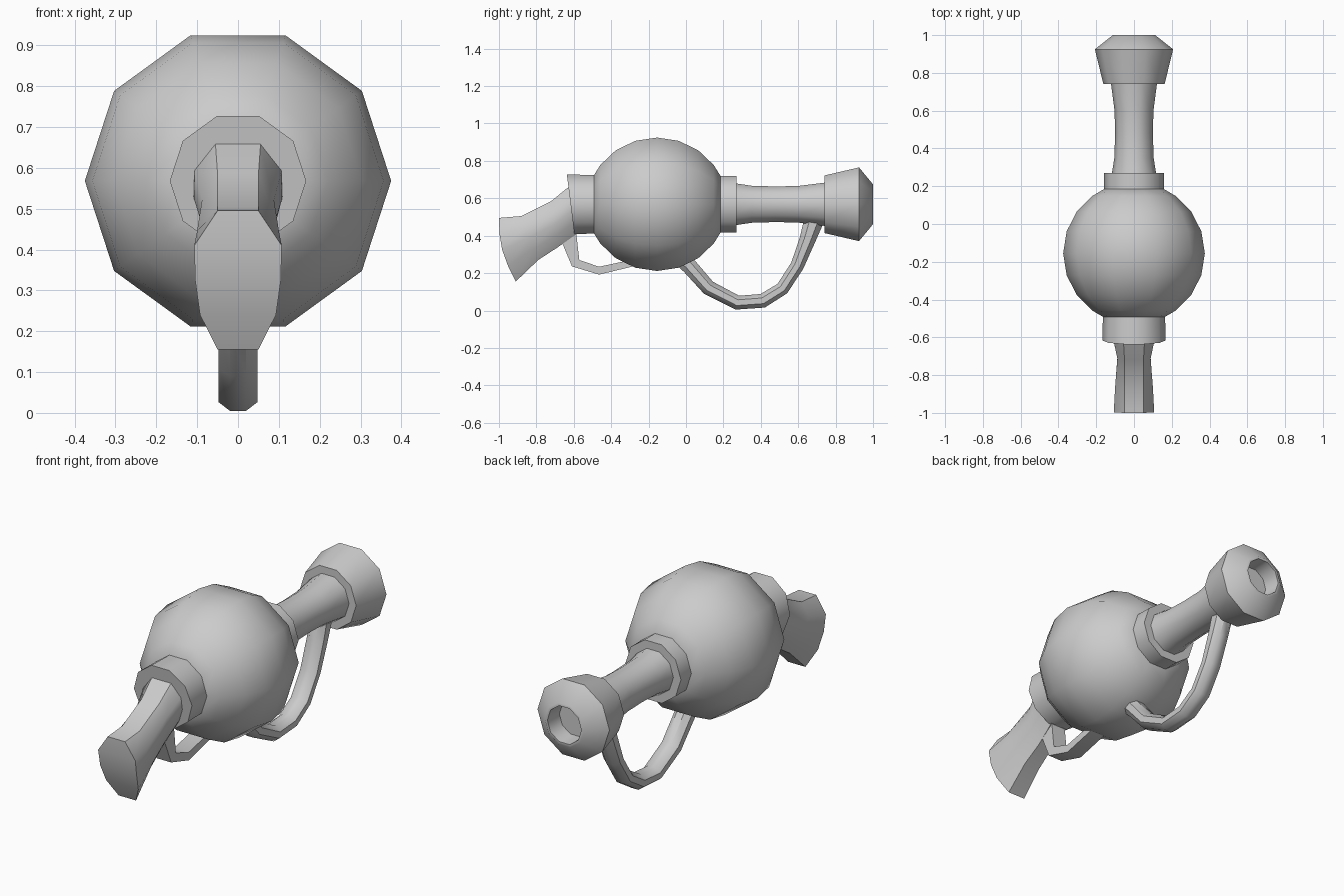
import bpy, bmesh
from math import sin, cos, pi, radians
from mathutils import Vector

if "Cube" in bpy.data.objects:
    bpy.data.objects.remove(bpy.data.objects["Cube"])

AXIS_Z = 0.568
SIDES = 10


def loft(name, rings, angle=40):
    """Skin a list of equal-length rings and cap both ends with quad strips."""
    bm = bmesh.new()
    vs = [[bm.verts.new(p) for p in ring] for ring in rings]
    n = len(rings[0])
    for a, b in zip(vs, vs[1:]):
        for i in range(n):
            j = (i + 1) % n
            bm.faces.new((a[i], a[j], b[j], b[i]))
    for end in (vs[0], vs[-1]):
        for i in range(n // 2 - 1):
            bm.faces.new((end[i], end[i + 1], end[n - 2 - i], end[n - 1 - i]))
    bmesh.ops.recalc_face_normals(bm, faces=bm.faces)
    me = bpy.data.meshes.new(name)
    bm.to_mesh(me)
    bm.free()
    ob = bpy.data.objects.new(name, me)
    bpy.context.collection.objects.link(ob)
    bpy.ops.object.select_all(action='DESELECT')
    bpy.context.view_layer.objects.active = ob
    ob.select_set(True)
    bpy.ops.object.shade_smooth_by_angle(angle=radians(angle))
    return ob


def ring(y, r, slant=0.0):
    """Ten-sided ring around the long axis, optionally tilted."""
    pts = []
    for k in range(SIDES):
        a = 2 * pi * k / SIDES
        pts.append((r * cos(a), y + slant * r * sin(a), AXIS_Z + r * sin(a)))
    return pts


def lathe(name, profile):
    return loft(name, [ring(y, r) for y, r in profile])


def sweep(name, path, section):
    """Sweep section(i) -> [(across, along normal)] on a path in the yz plane."""
    pts = [Vector((0, y, z)) for y, z in path]
    rings = []
    for i, p in enumerate(pts):
        t = (pts[min(i + 1, len(pts) - 1)] - pts[max(i - 1, 0)]).normalized()
        nrm = Vector((0, -t.z, t.y))
        rings.append([p + Vector((u, 0, 0)) + nrm * v for u, v in section(i)])
    return loft(name, rings)


# Round tank
R = 0.375
lathe("tank", [(-0.155 + R * sin(radians(a)), R * cos(radians(a)))
               for a in (-65, -54, -36, -18, 0, 18, 36, 54, 65)])

# Collars either side of the tank
lathe("front_collar", [(0.13, 0.16), (0.27, 0.16)])
loft("rear_collar", [ring(-0.44, 0.164), ring(-0.617, 0.167, -0.125)])

# Waisted barrel and flared muzzle with a recessed bore
lathe("barrel", [(0.25, 0.12), (0.35, 0.104), (0.48, 0.1), (0.6, 0.103), (0.76, 0.124)])
lathe("muzzle", [(0.74, 0.162), (0.925, 0.207), (1.0, 0.112), (1.0, 0.098), (0.91, 0.092)])

# Shoulder stock: top point, bottom point, half widths from top to bottom, bulge
stock = [((-0.60, 0.67), (-0.57, 0.42), (.055, .107, .11, .09, .05), 0),
         ((-0.635, 0.655), (-0.605, 0.395), (.055, .106, .108, .085, .045), 0),
         ((-0.72, 0.585), (-0.69, 0.335), (.05, .088, .088, .075, .04), 0),
         ((-0.88, 0.505), (-0.79, 0.27), (.05, .1, .098, .085, .045), .01),
         ((-1.0, 0.495), (-0.91, 0.155), (.05, .107, .105, .093, .05), .028)]
rings = []
for top, bottom, widths, bulge in stock:
    half = []
    for i, w in enumerate(widths):
        t = i / 4
        y = top[0] + (bottom[0] - top[0]) * t - bulge * sin(pi * t)
        half.append((w, y, top[1] + (bottom[1] - top[1]) * t))
    rings.append(half + [(-x, y, z) for x, y, z in reversed(half)])
loft("stock", rings)

# Flat strap guard under the rear collar
thick = (0.045, 0.026, 0.021, 0.018)
sweep("trigger_guard", [(-0.63, 0.40), (-0.59, 0.253), (-0.465, 0.213), (-0.28, 0.255)],
      lambda i: [(.042, thick[i]), (.042, -thick[i]), (-.042, -thick[i]), (-.042, thick[i])])

# Curved front handle, eight-sided tube with flat sides
handle = [(-0.03, 0.285), (0.02, 0.235), (0.12, 0.122), (0.275, 0.042), (0.41, 0.052),
          (0.515, 0.117), (0.595, 0.24), (0.65, 0.38), (0.69, 0.50)]
depth = (.045, .042, .04, .038, .038, .036, .036, .043, .055)


def tube(i):
    c = cos(pi / 8)
    return [(.048 / c * cos(pi / 8 + k * pi / 4), depth[i] / c * sin(pi / 8 + k * pi / 4))
            for k in range(8)]


sweep("front_handle", handle, tube)
